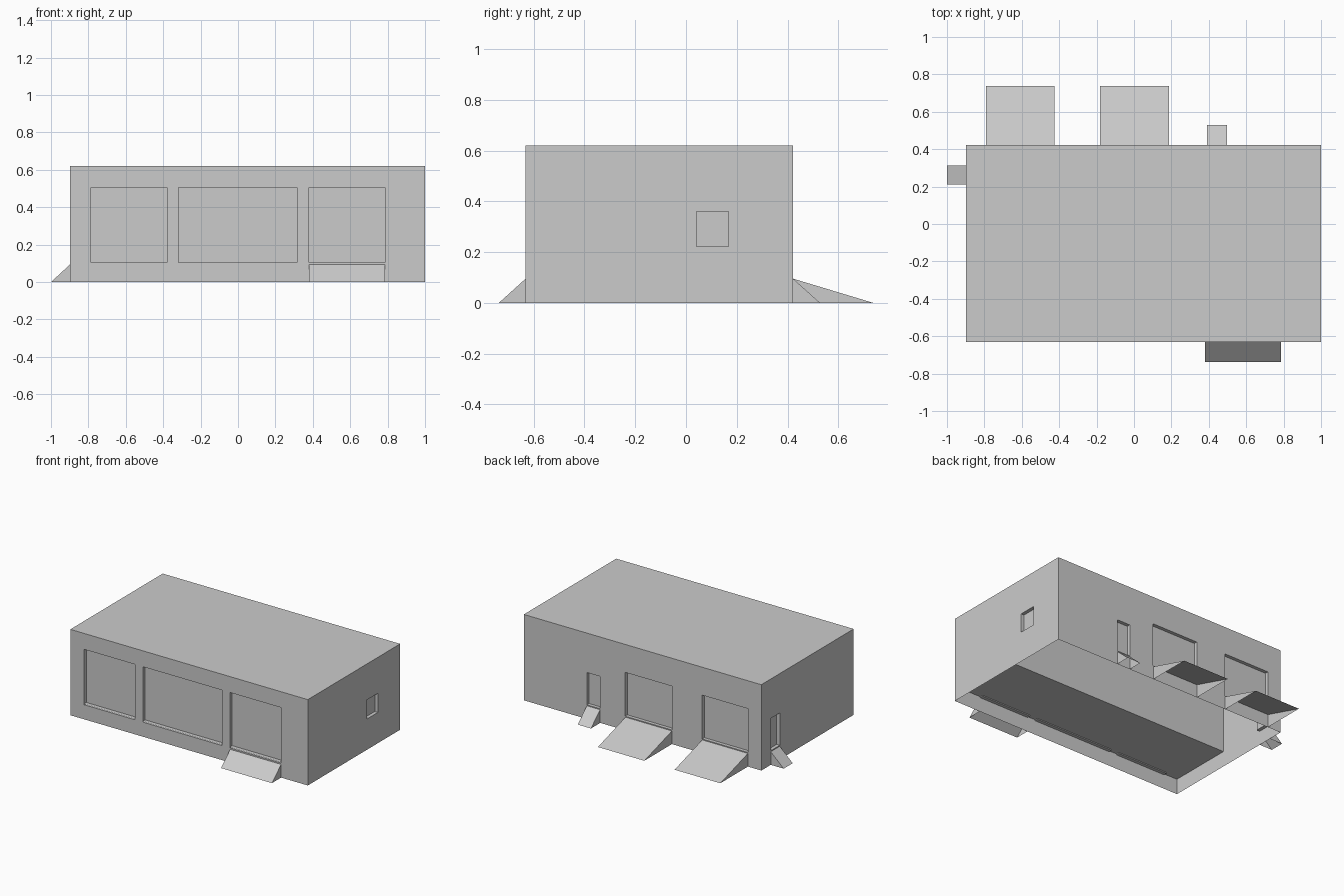
import bpy
from math import radians
from mathutils import Matrix, Vector

default = bpy.data.objects.get("Cube")
if default:
    bpy.data.objects.remove(default, do_unlink=True)

grey = bpy.data.materials.new("light_grey")
grey.use_nodes = True
colour = (0.6, 0.6, 0.6, 1)
grey.diffuse_color = colour
grey.node_tree.nodes["Principled BSDF"].inputs["Base Color"].default_value = colour

# Overall building limits
LEFT, RIGHT, FRONT, BACK, HEIGHT = -0.897, 1.0, -0.632, 0.422, 0.62
RECESS, RAMP_TOP, FLOOR, PARTITION = 0.025, 0.095, 0.112, -0.158


def make(name, quads, matrix=Matrix()):
    """One object from a list of faces given as corner points."""
    verts, index, faces = [], {}, []
    for quad in quads:
        face = []
        for p in quad:
            key = tuple(round(c, 5) for c in p)
            if key not in index:
                index[key] = len(verts)
                verts.append(matrix @ Vector(p))
            face.append(index[key])
        faces.append(face)
    mesh = bpy.data.meshes.new(name)
    mesh.from_pydata(verts, [], faces)
    mesh.materials.append(grey)
    obj = bpy.data.objects.new(name, mesh)
    bpy.context.collection.objects.link(obj)
    return obj


def wall(name, angle, dist, span, openings, ramps=()):
    """Wall in its own frame: x along it, y inward, turned about z into place."""
    turn = Matrix.Rotation(radians(angle), 4, "Z")
    y, inner = -dist, -dist + RECESS
    us = sorted({*span, *(u for o in openings for u in o[1:3])})
    zs = sorted({0, HEIGHT, *(z for o in openings for z in o[3:5])})
    quads = []
    # Wall surface around the openings
    for a, b in zip(us, us[1:]):
        for c, d in zip(zs, zs[1:]):
            mu, mz = (a + b) / 2, (c + d) / 2
            if not any(o[1] < mu < o[2] and o[3] < mz < o[4] for o in openings):
                quads.append([(a, y, c), (b, y, c), (b, y, d), (a, y, d)])
    # Jambs, sill and lintel, then the recessed panel
    for label, a, b, c, d in openings:
        ring = [(a, c), (b, c), (b, d), (a, d)]
        for (u0, z0), (u1, z1) in zip(ring, ring[1:] + ring[:1]):
            quads.append([(u0, y, z0), (u1, y, z1), (u1, inner, z1), (u0, inner, z0)])
        make(label, [[(u, inner, z) for u, z in ring]], turn)
    make(name, quads, turn)
    # Hollow wedge ramps
    for label, a, b, length in ramps:
        out = y - length
        make(label, [
            [(a, out, 0), (b, out, 0), (b, y, RAMP_TOP), (a, y, RAMP_TOP)],
            [(a, out, 0), (a, y, RAMP_TOP), (a, y, 0)],
            [(b, out, 0), (b, y, 0), (b, y, RAMP_TOP)],
        ], turn)


SILL, TALL, DOOR, LOW = 0.105, 0.505, 0.335, 0.102
GATE = 0.418

# Front: three large recessed bays, a short ramp at the left one
wall("front_wall", 0, -FRONT, (LEFT, RIGHT),
     [("front_bay_right", -0.787, -0.38, SILL, TALL),
      ("front_bay_middle", -0.317, 0.315, SILL, TALL),
      ("front_bay_left", 0.379, 0.785, SILL, TALL)],
     [("front_ramp", 0.38, 0.787, 0.105)])

# Left side: small window
wall("window_wall", 90, RIGHT, (FRONT, BACK),
     [("side_window", 0.042, 0.168, 0.222, 0.36)])

# Back: narrow door and two loading gates with long ramps
wall("back_wall", 180, BACK, (-RIGHT, -LEFT),
     [("back_door", -0.496, -0.39, LOW, DOOR),
      ("loading_gate_inner", -0.19, 0.183, LOW, GATE),
      ("loading_gate_outer", 0.425, 0.79, LOW, GATE)],
     [("back_door_ramp", -0.496, -0.39, 0.106),
      ("loading_ramp_inner", -0.188, 0.183, 0.315),
      ("loading_ramp_outer", 0.425, 0.79, 0.315)])

# Right side: narrow door with a short ramp
wall("side_door_wall", -90, -LEFT, (-BACK, -FRONT),
     [("side_door", -0.314, -0.211, LOW, DOOR)],
     [("side_door_ramp", -0.314, -0.211, 0.103)])

# Roof, raised front floor and inner partition
make("roof", [[(LEFT, FRONT, HEIGHT), (RIGHT, FRONT, HEIGHT),
               (RIGHT, BACK, HEIGHT), (LEFT, BACK, HEIGHT)]])
make("raised_floor", [[(LEFT, FRONT, FLOOR), (LEFT, PARTITION, FLOOR),
                       (RIGHT, PARTITION, FLOOR), (RIGHT, FRONT, FLOOR)]])
make("inner_partition", [[(RIGHT, PARTITION, FLOOR), (LEFT, PARTITION, FLOOR),
                          (LEFT, PARTITION, HEIGHT), (RIGHT, PARTITION, HEIGHT)]])
